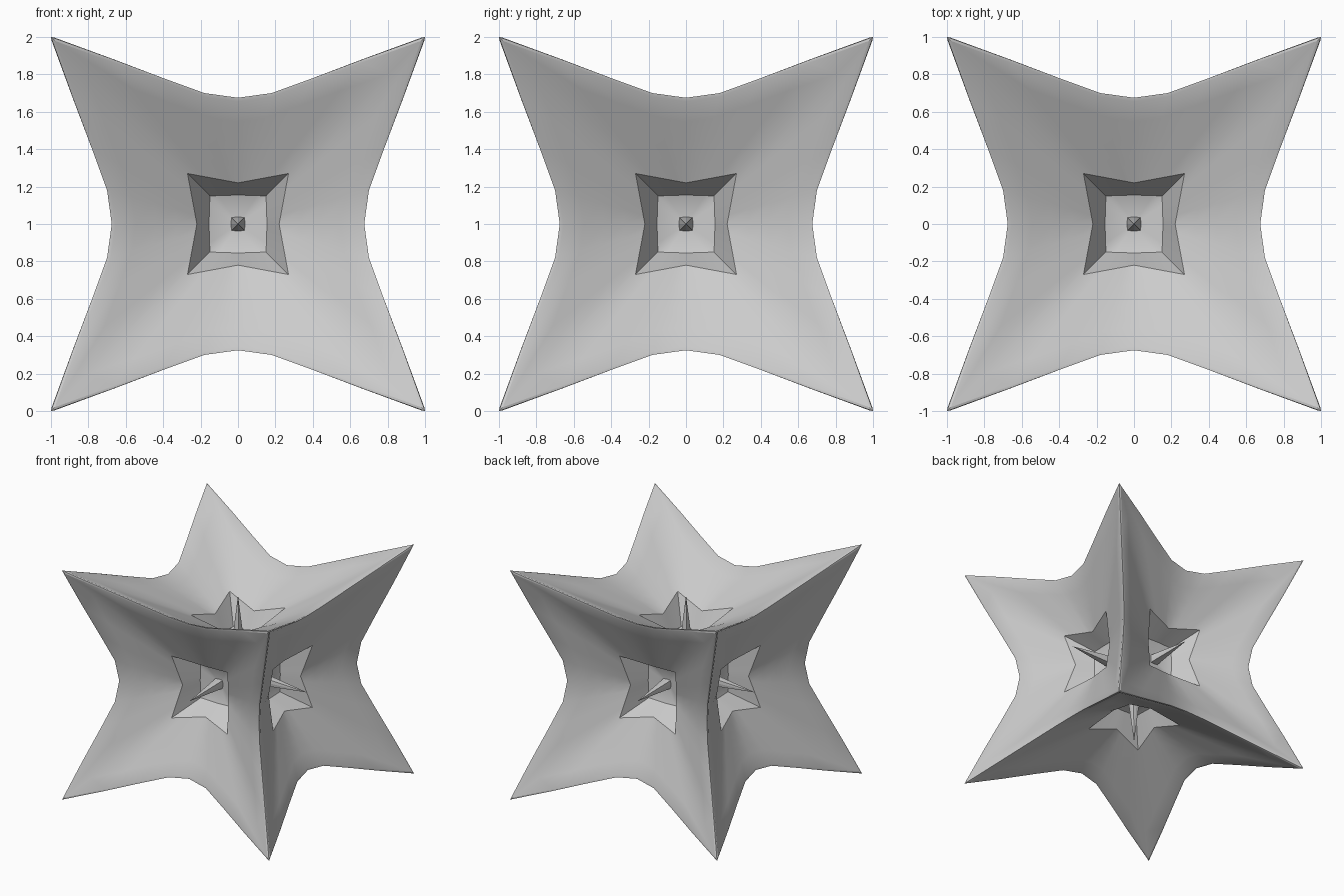
import bpy, bmesh
from math import pi
from mathutils import Matrix, Vector

if "Cube" in bpy.data.objects:
    bpy.data.objects.remove(bpy.data.objects["Cube"])

E = 0.02                                                  # width of the ridge strip
HALF = [(0, .675), (.18, .70), (.40, .78), (.68, .885), (1, 1)]   # ridge curve: position, height
SIDE = [(-t, f) for t, f in HALF[:0:-1]] + HALF[:-1]      # one side, last corner left out
UP = Matrix.Translation((0, 0, 1))
TURNS = [Matrix.Rotation(a, 4, 'X') for a in (0, pi / 2, pi, -pi / 2)] + \
        [Matrix.Rotation(a, 4, 'Y') for a in (pi / 2, -pi / 2)]


def ring(fn):
    """Closed four-sided loop; fn gives (along, out, depth) for each ridge point."""
    pts = []
    for k in range(4):
        rot = Matrix.Rotation(-k * pi / 2, 3, 'Z')
        pts += [rot @ Vector(fn(t, f)) for t, f in SIDE]
    return pts


def lerp_ring(a, b, s):
    return [p.lerp(q, s) for p, q in zip(a, b)]


def skin(bm, rings, mat, tip):
    """Join the loops with quads and close on a centre point."""
    loops = [[bm.verts.new(mat @ p) for p in r] for r in rings]
    n = len(loops[0])
    for a, b in zip(loops, loops[1:]):
        for i in range(n):
            j = (i + 1) % n
            bm.faces.new((a[i], a[j], b[j], b[i]))
    c = bm.verts.new(mat @ Vector(tip))
    for i in range(n):
        bm.faces.new((loops[-1][i], loops[-1][(i + 1) % n], c))


def finish(bm, name, smooth):
    bmesh.ops.remove_doubles(bm, verts=bm.verts, dist=0.0005)
    bmesh.ops.recalc_face_normals(bm, faces=bm.faces)
    me = bpy.data.meshes.new(name)
    bm.to_mesh(me)
    bm.free()
    ob = bpy.data.objects.new(name, me)
    bpy.context.collection.objects.link(ob)
    if smooth:
        bpy.ops.object.select_all(action='DESELECT')
        ob.select_set(True)
        bpy.context.view_layer.objects.active = ob
        bpy.ops.object.shade_smooth_by_angle(angle=pi / 6)


# star body: six concave panels, each with a star-shaped recess
ridge = ring(lambda t, f: (t, f, f))
lip = ring(lambda t, f: (t * (1 - E), f - E, f - .2 * E))
rim = ring(lambda t, f: (.27 * t, .22 + .05 * abs(t), .45 + .08 * abs(t)))
floor = ring(lambda t, f: (.15 * t, .155 - .005 * abs(t), .30))
panel = [ridge] + [lerp_ring(lip, rim, s) for s in (0, .25, .5, .75, 1)] + [floor]
bm = bmesh.new()
for turn in TURNS:
    skin(bm, panel, UP @ turn, (0, 0, .25))
finish(bm, "star_body", True)

# slim spike rising from each recess
base = [Vector((x, y, .22)) for x, y in ((.042, 0), (.038, .038), (0, .042), (-.038, .038),
                                         (-.042, 0), (-.038, -.038), (0, -.042), (.038, -.038))]
for i, turn in enumerate(TURNS):
    bm = bmesh.new()
    skin(bm, [base], UP @ turn, (0, 0, .67))
    bm.faces.new([v for v in bm.verts][:8])
    finish(bm, f"recess_spike_{i + 1}", False)
